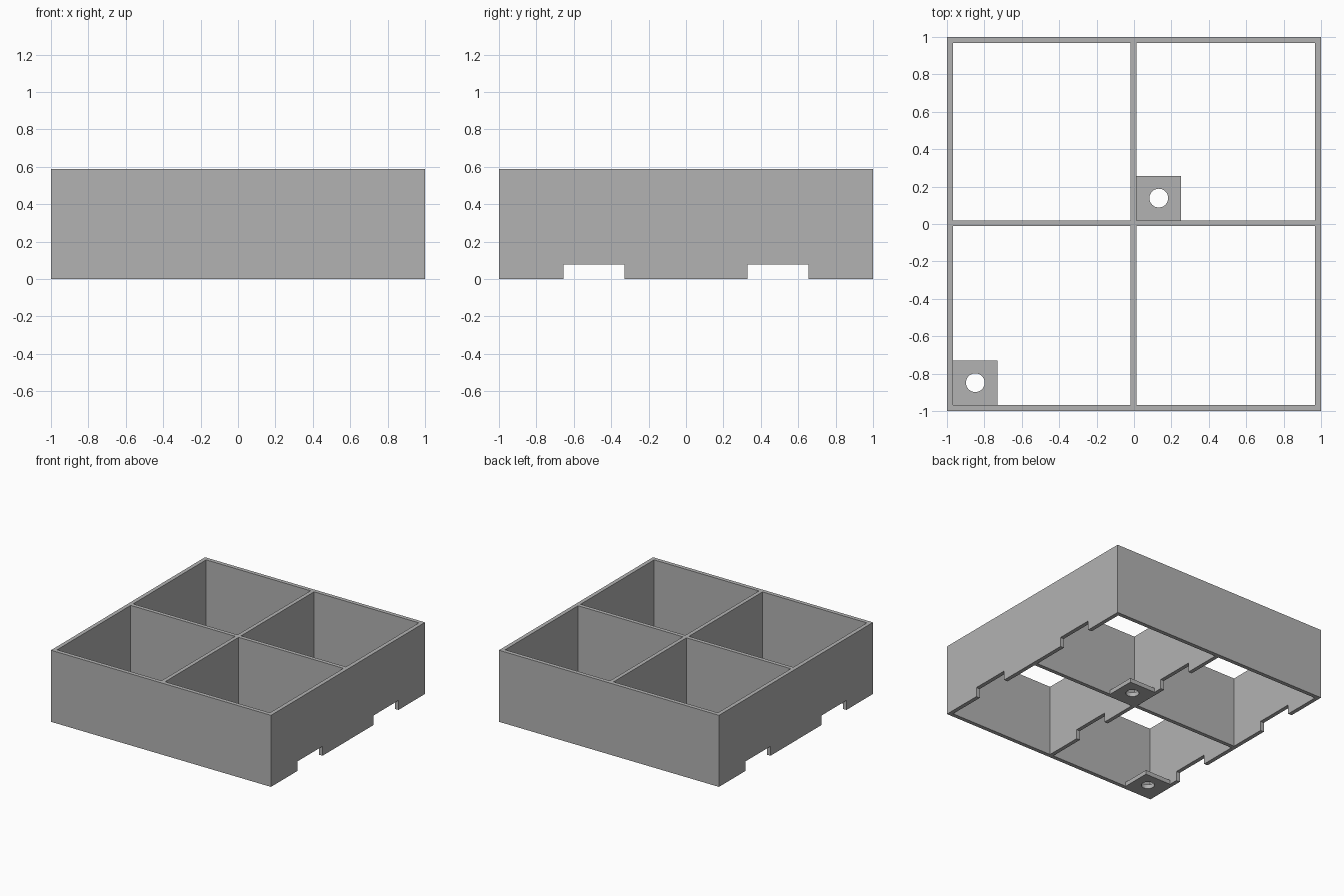
import bpy
import bmesh
from mathutils import Matrix, Vector

cube = bpy.data.objects.get("Cube")
if cube:
    bpy.data.objects.remove(cube, do_unlink=True)

HEIGHT = 0.588
WALL = 0.967          # inner face of the outer walls
DIVIDER = (-0.016, 0.016)
SHIFT = Vector((-0.002, 0.004))   # small offset of the crossing dividers
TAB, TAB_HEIGHT, HOLE = 0.237, 0.035, 0.05

grey = bpy.data.materials.new("plain grey")
grey.use_nodes = True
colour = (0.45, 0.45, 0.45, 1)
grey.diffuse_color = colour
grey.node_tree.nodes["Principled BSDF"].inputs["Base Color"].default_value = colour


def finish(bm, name):
    mesh = bpy.data.meshes.new(name)
    bm.to_mesh(mesh)
    bm.free()
    mesh.materials.append(grey)
    obj = bpy.data.objects.new(name, mesh)
    bpy.context.collection.objects.link(obj)
    return obj


def box(name, low, high):
    low, high = Vector(low), Vector(high)
    bm = bmesh.new()
    bmesh.ops.create_cube(bm, size=1, matrix=Matrix.Translation((low + high) / 2)
                          @ Matrix.Diagonal((*(high - low), 1)))
    return finish(bm, name)


def cylinder(name, x, y, radius):
    bm = bmesh.new()
    bmesh.ops.create_cone(bm, cap_ends=True, segments=48, radius1=radius, radius2=radius,
                          depth=1, matrix=Matrix.Translation((x, y, 0)))
    return finish(bm, name)


def cut(target, cutter):
    mod = target.modifiers.new("cut", 'BOOLEAN')
    mod.operation, mod.solver, mod.object = 'DIFFERENCE', 'EXACT', cutter
    bpy.context.view_layer.objects.active = target
    bpy.ops.object.modifier_apply(modifier=mod.name)
    bpy.data.objects.remove(cutter, do_unlink=True)


# Open frame with four compartments
frame = box("divided_frame", (-1, -1, 0), (1, 1, HEIGHT))
spans_x = [(-WALL, DIVIDER[0] + SHIFT.x), (DIVIDER[1] + SHIFT.x, WALL)]
spans_y = [(-WALL, DIVIDER[0] + SHIFT.y), (DIVIDER[1] + SHIFT.y, WALL)]
for x0, x1 in spans_x:
    for y0, y1 in spans_y:
        cut(frame, box("pocket_cutter", (x0, y0, -1), (x1, y1, 1)))

# Notches under the side walls and the middle divider
for y0, y1 in ((-0.655, -0.33), (0.33, 0.655)):
    cut(frame, box("notch_cutter", (-2, y0, -1), (2, y1, 0.078)))

# Drilled mounting tabs in the corners of two compartments
for name, i in (("front_mounting_tab", 0), ("centre_mounting_tab", 1)):
    x, y = spans_x[i][0], spans_y[i][0]
    tab = box(name, (x, y, 0), (x + TAB, y + TAB, TAB_HEIGHT))
    cut(tab, cylinder("hole_cutter", x + TAB / 2, y + TAB / 2, HOLE))
    bpy.context.view_layer.objects.active = tab
    tab.select_set(True)
    bpy.ops.object.shade_smooth_by_angle()
    tab.select_set(False)
